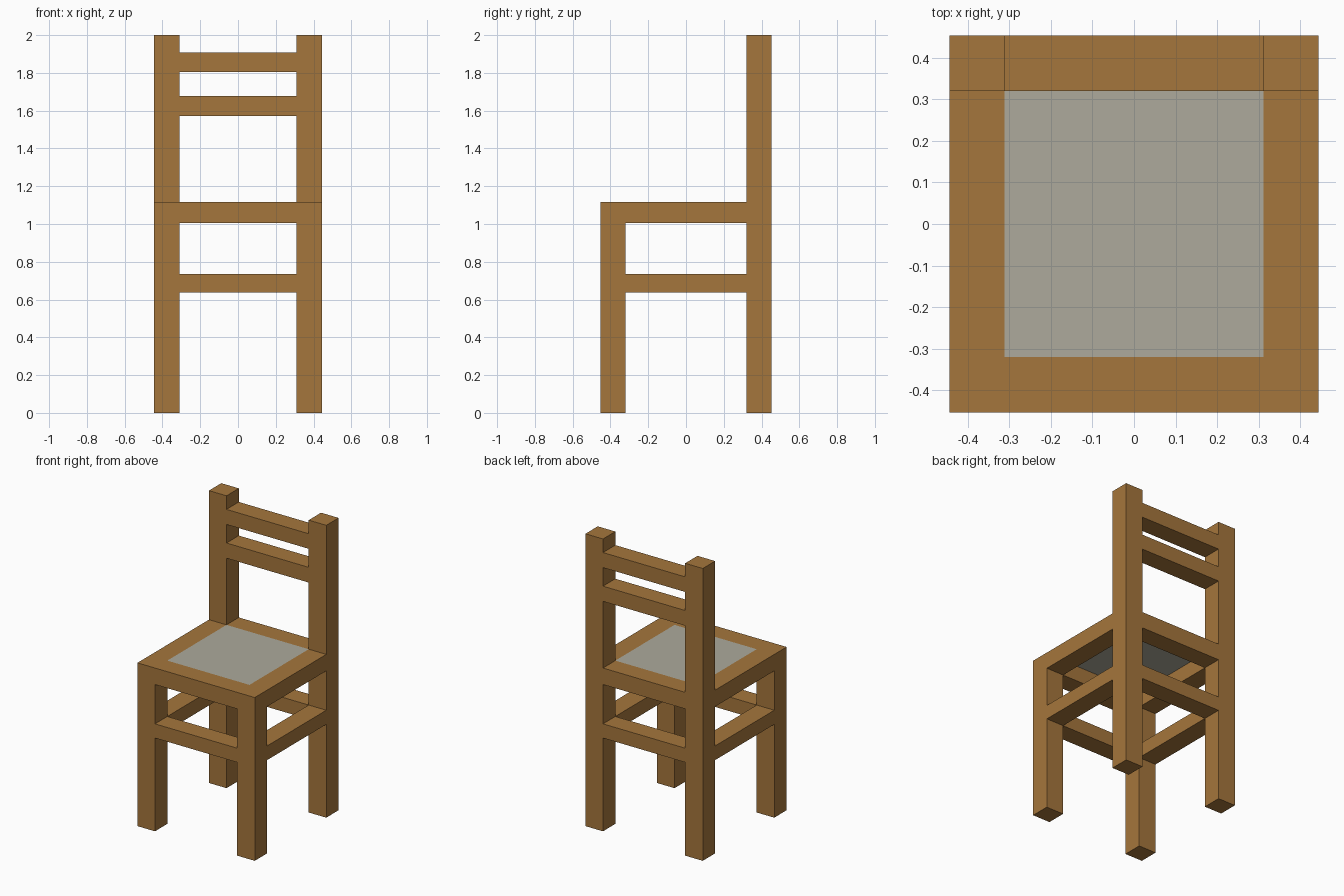
import bpy

if "Cube" in bpy.data.objects:
    bpy.data.objects.remove(bpy.data.objects["Cube"])


def material(name, rgb):
    mat = bpy.data.materials.new(name)
    mat.diffuse_color = (*rgb, 1.0)
    mat.use_nodes = True
    mat.node_tree.nodes["Principled BSDF"].inputs["Base Color"].default_value = mat.diffuse_color
    return mat


WOOD = material("brown wood", (0.376, 0.181, 0.045))
PAD = material("grey seat panel", (0.418, 0.402, 0.332))

# Outer and inner limits of the square posts
XO, XI = 0.444, 0.311
YO, YI = 0.453, 0.32
SEAT_TOP = 1.117


def box(name, x, y, z, mat=WOOD):
    """Box spanning the given (min, max) range on each axis."""
    bpy.ops.mesh.primitive_cube_add(size=1, location=[sum(r) / 2 for r in (x, y, z)])
    ob = bpy.context.object
    ob.name = name
    ob.scale = [r[1] - r[0] for r in (x, y, z)]
    bpy.ops.object.transform_apply(location=False, rotation=False, scale=True)
    ob.data.materials.append(mat)
    return ob


# Legs, side seat rails and side stretchers, on both sides
for label, s in (("left", -1), ("right", 1)):
    x = tuple(sorted((s * XI, s * XO)))
    box(f"front_leg_{label}", x, (-YO, -YI), (0, SEAT_TOP))
    box(f"back_post_{label}", x, (YI, YO), (0, 2))
    box(f"seat_rail_{label}", x, (-YI, YI), (1.004, SEAT_TOP))
    box(f"stretcher_{label}", x, (-YI, YI), (0.638, 0.735))

# Front and back seat rails and stretchers
for label, y in (("front", (-YO, -YI)), ("back", (YI, YO))):
    box(f"seat_rail_{label}", (-XI, XI), y, (1.004, SEAT_TOP))
    box(f"stretcher_{label}", (-XI, XI), y, (0.638, 0.735))

# Backrest slats
for label, z in (("lower", (1.573, 1.677)), ("upper", (1.804, 1.907))):
    box(f"back_slat_{label}", (-XI, XI), (YI, YO), z)

# Thin panel set flush in the seat frame
box("seat_panel", (-XI, XI), (-YI, YI), (SEAT_TOP - 0.008, SEAT_TOP), PAD)
